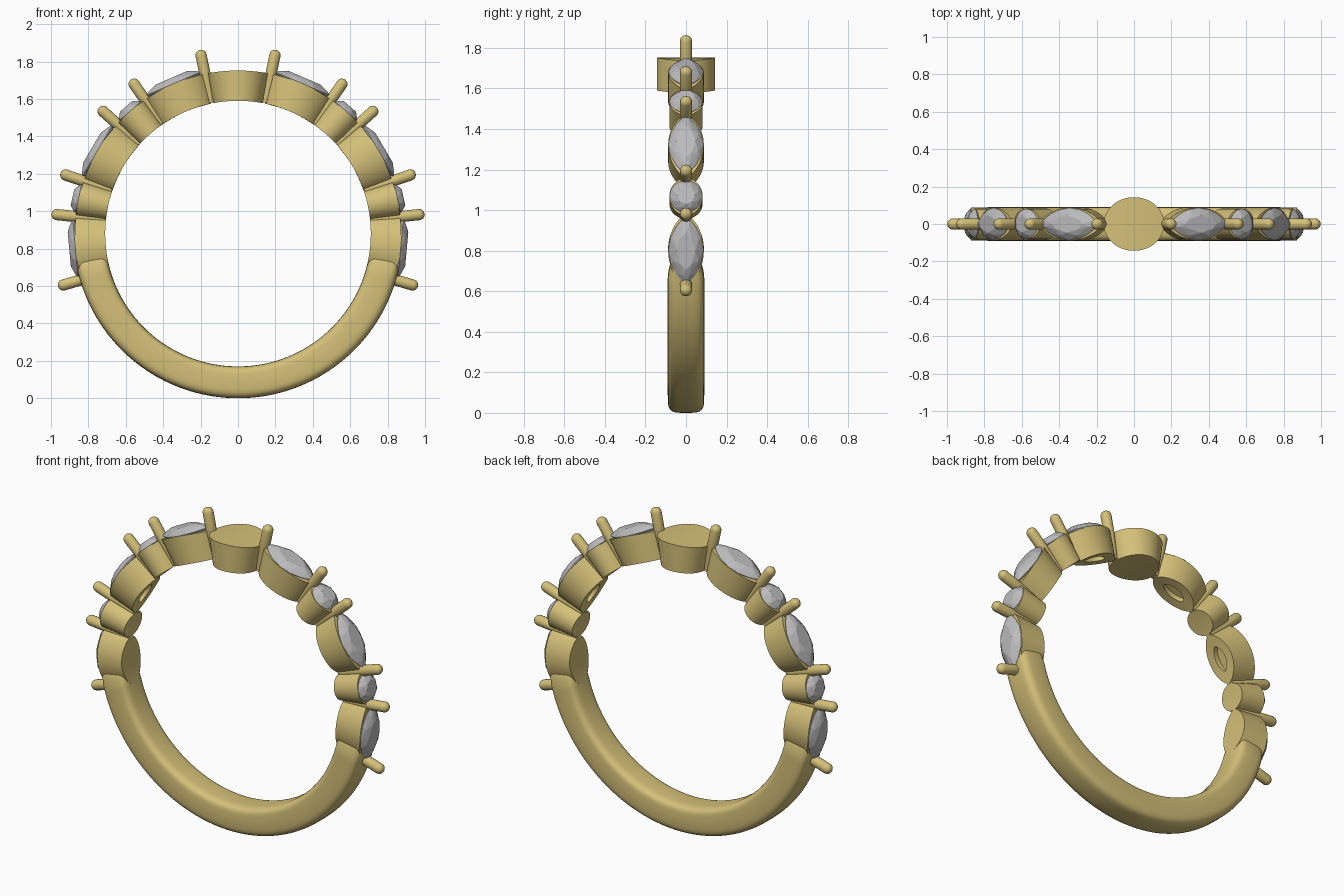
import bpy, bmesh, math
from math import cos, sin, pi, radians
from mathutils import Vector

if "Cube" in bpy.data.objects:
    bpy.data.objects.remove(bpy.data.objects["Cube"])

CZ, R_IN, R_OUT = 0.88, 0.71, 0.872      # ring centre height, bore and setting radii


def material(name, col):
    m = bpy.data.materials.new(name)
    m.diffuse_color = (*col, 1)
    m.use_nodes = True
    m.node_tree.nodes["Principled BSDF"].inputs["Base Color"].default_value = m.diffuse_color
    return m


GOLD = material("gold", (0.66, 0.53, 0.19))
STONE = material("stone", (0.5, 0.5, 0.51))


def polar(deg, r, y=0.0):
    a = radians(deg)
    return Vector((r * cos(a), y, CZ + r * sin(a)))


def finish(bm, name, mat, smooth=True):
    bmesh.ops.recalc_face_normals(bm, faces=bm.faces[:])
    me = bpy.data.meshes.new(name)
    bm.to_mesh(me)
    bm.free()
    ob = bpy.data.objects.new(name, me)
    bpy.context.collection.objects.link(ob)
    me.materials.append(mat)
    if smooth:
        bpy.ops.object.select_all(action='DESELECT')
        ob.select_set(True)
        bpy.context.view_layer.objects.active = ob
        bpy.ops.object.shade_smooth_by_angle(angle=radians(40))
    return ob


def outline(half_u, half_v, power, n):
    """Ellipse (power 1) to pointed lens (power 2)."""
    pts = []
    for i in range(n):
        t = 2 * pi * i / n
        s = sin(t)
        pts.append((half_u * cos(t), math.copysign(abs(s) ** power, s) * half_v))
    return pts


def bridge(bm, a, b):
    n = len(a)
    for i in range(n):
        j = (i + 1) % n
        bm.faces.new((a[i], a[j], b[j], b[i]))


def cap(bm, ring):
    # strips across the width, so the cap follows the ring's curve
    n = len(ring)
    for i in range(n // 2):
        vs = [ring[i], ring[i + 1], ring[n - i - 1], ring[(n - i) % n]]
        bm.faces.new(list(dict.fromkeys(vs)))


def setting(name, deg, half_deg, half_w, power=1.0, recess=False, n=48):
    """Block bounded by the bore and outer cylinder, tapering radially."""
    bm = bmesh.new()

    def ring(r, k=1.0, kw=1.0):
        return [bm.verts.new(polar(deg + u, r, v))
                for u, v in outline(half_deg * k, half_w * kw, power, n)]
    top, low = ring(R_OUT), ring(R_IN)
    cap(bm, top)
    bridge(bm, top, low)
    if recess:
        rim, floor = ring(R_IN, 0.5, 0.42), ring(R_IN + 0.03, 0.5, 0.42)
        bridge(bm, low, rim)
        bridge(bm, rim, floor)
        cap(bm, floor)
    else:
        cap(bm, low)
    return finish(bm, name, GOLD)


def stone(name, deg, half_l, half_w, power):
    """Faceted stone as the hull of table, crown, girdle and culet points."""
    bm = bmesh.new()
    a = radians(deg)
    out, tan = Vector((cos(a), 0, sin(a))), Vector((-sin(a), 0, cos(a)))
    centre = Vector((0, 0, CZ))

    def put(pts, r):
        for u, v in pts:
            bm.verts.new(centre + out * r + tan * u + Vector((0, v, 0)))
    put(outline(half_l, half_w, power, 16), 0.873)
    put(outline(half_l * 0.97, half_w * 0.97, power, 16), 0.868)
    put(outline(half_l * 0.80, half_w * 0.80, power, 16)[1::2], 0.893)
    put(outline(half_l * 0.55, half_w * 0.55, power, 16)[0::2], 0.906)
    put([(0, 0)], 0.79)
    bmesh.ops.convex_hull(bm, input=bm.verts[:])
    return finish(bm, name, STONE, smooth=False)


def prong(name, deg, r0, tip=1.003):
    """Tapered pin with a domed tip, revolved about a radial axis."""
    prof = [(r0, 0.022), (R_OUT, 0.03), (tip - 0.028, 0.03)]
    prof += [(tip - 0.028 + 0.028 * sin(t), 0.03 * cos(t))
             for t in (pi / 8, pi / 4, 3 * pi / 8, 0.47 * pi)]
    a = radians(deg)
    out, tan = Vector((cos(a), 0, sin(a))), Vector((-sin(a), 0, cos(a)))
    bm = bmesh.new()
    rings = []
    for r, w in prof:
        rings.append([bm.verts.new(Vector((0, 0, CZ)) + out * r + tan * (w * cos(t))
                      + Vector((0, w * sin(t), 0)))
                      for t in (2 * pi * k / 20 for k in range(20))])
    for p, q in zip(rings, rings[1:]):
        bridge(bm, p, q)
    bm.faces.new(rings[0])
    bm.faces.new(rings[-1])
    return finish(bm, name, GOLD)


def band():
    """Lower shank: rounded section swept round the bottom, ends narrowing into the settings."""
    bm = bmesh.new()
    end, steps, rings = 9.0, 96, []
    for s in range(steps + 1):
        d = -180 + end + (180 - 2 * end) * s / steps
        gap = min(d + 180, -d) - end
        k = 0.74 + 0.26 * min(1, gap / 6) ** 0.6
        ring = []
        for i in range(32):
            t = 2 * pi * i / 32
            c, q = cos(t), sin(t)
            e = 0.5 if c > 0 else 0.4
            x = math.copysign(abs(c) ** e, c)
            y = math.copysign(abs(q) ** 0.5, q)
            ring.append(bm.verts.new(polar(d, 0.795 + 0.085 * x, 0.09 * k * y)))
        rings.append(ring)
    for p, q in zip(rings, rings[1:]):
        bridge(bm, p, q)
    bm.faces.new(rings[0])
    bm.faces.new(rings[-1])
    return finish(bm, "band", GOLD)


band()
setting("centre_seat", 90, 10.7, 0.143, n=64)

# settings, stones and prongs, repeated on both sides
for side in ("right", "left"):
    def at(d):
        return d if side == "right" else 180 - d
    for i, d in enumerate((66.7, 30.5, -5.2)):
        setting(f"marquise_setting_{side}_{i}", at(d), 11.7, 0.088, 1.35, recess=i < 2)
        stone(f"marquise_stone_{side}_{i}", at(d), 0.166, 0.086, 1.6)
    for i, d in enumerate((48.7, 12.4)):
        setting(f"round_setting_{side}_{i}", at(d), 6.2, 0.082)
        stone(f"round_stone_{side}_{i}", at(d), 0.081, 0.081, 1.0)
    for i, d in enumerate((78.3, 55.2, 42.2, 18.8, 6.0, -16.4)):
        prong(f"prong_{side}_{i}", at(d), 0.80 if d < 0 else R_IN + 0.005)
